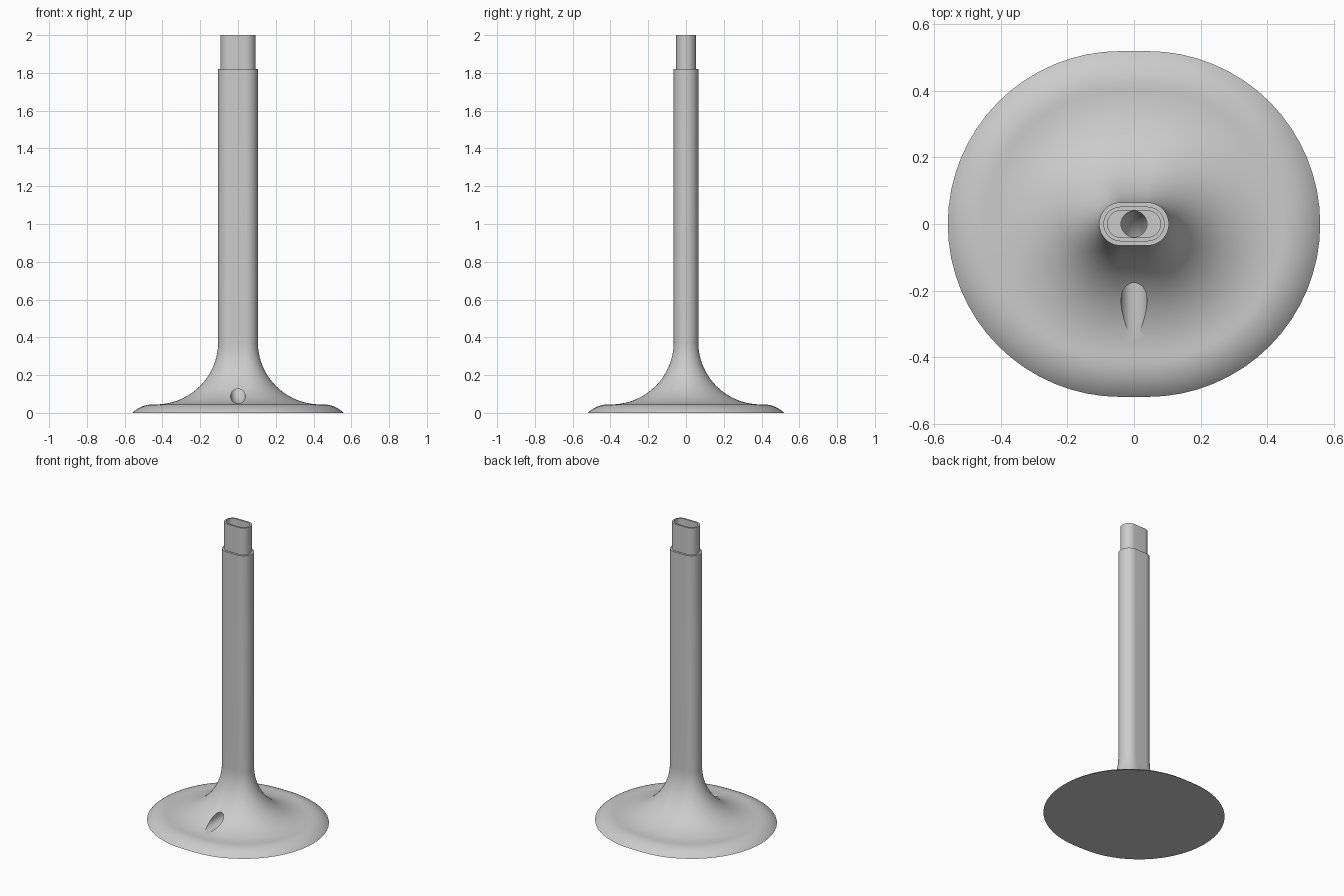
import bpy, bmesh, math
from mathutils import Vector

if "Cube" in bpy.data.objects:
    bpy.data.objects.remove(bpy.data.objects["Cube"])

grey = bpy.data.materials.new("plain grey")
grey.use_nodes = True
grey.diffuse_color = (0.6, 0.6, 0.6, 1)
grey.node_tree.nodes["Principled BSDF"].inputs["Base Color"].default_value = grey.diffuse_color

HALF_FLAT = 0.04   # half length of the straight sides of every section
HOLE = 0.039       # cable channel radius
PORT_Z = 0.088     # height of the cable exit


def oblong(r, z, n=32):
    """Rounded slot section made from two half circles."""
    pts = []
    for side, start in ((1, -math.pi / 2), (-1, math.pi / 2)):
        for i in range(n + 1):
            a = start + math.pi * i / n
            pts.append(Vector((side * HALF_FLAT + r * math.cos(a), r * math.sin(a), z)))
    return pts


def loft(name, rings):
    """Skin closed rings in order and cap both ends."""
    bm = bmesh.new()
    loops = [[bm.verts.new(p) for p in ring] for ring in rings]
    for a, b in zip(loops, loops[1:]):
        for i in range(len(a)):
            j = (i + 1) % len(a)
            bm.faces.new((a[i], a[j], b[j], b[i]))
    bm.faces.new(reversed(loops[0]))
    bm.faces.new(loops[-1])
    bmesh.ops.recalc_face_normals(bm, faces=bm.faces)
    mesh = bpy.data.meshes.new(name)
    bm.to_mesh(mesh)
    bm.free()
    obj = bpy.data.objects.new(name, mesh)
    bpy.context.collection.objects.link(obj)
    mesh.materials.append(grey)
    return obj


def arc(cx, cz, r, start, end, n):
    angles = [math.radians(start + (end - start) * i / n) for i in range(n + 1)]
    return [(cx + r * math.cos(a), cz + r * math.sin(a)) for a in angles]


# Base rim, flared foot, stem, narrow tip and the pocket in the tip
profile = arc(0.41, -0.112, 0.157, 45.5, 90, 10)
profile[0] = (0.52, 0)
profile += arc(0.395, 0.375, 0.33, 270, 180, 28)
profile += [(0.065, 1.82), (0.052, 1.82), (0.052, 2.0), (0.04, 2.0), (0.04, 1.82)]
stand = loft("lamp_stand", [oblong(r, z) for r, z in profile])

# Cable channel: down the stem, round a bend and out of the front of the foot
bend = 0.1
path = [(0, 1.9, -90)]
path += [(y, z, math.degrees(math.atan2(z - PORT_Z - bend, y + bend)) - 90)
         for y, z in arc(-bend, PORT_Z + bend, bend, 0, -90, 14)]
path += [(-0.7, PORT_Z, -180)]
rings = []
for y, z, heading in path:
    h = math.radians(heading)
    across = Vector((0, -math.sin(h), math.cos(h)))
    rings.append([Vector((0, y, z)) + HOLE * (math.cos(t) * Vector((1, 0, 0)) + math.sin(t) * across)
                  for t in (math.tau * i / 40 for i in range(40))])
channel = loft("channel_cutter", rings)
channel.hide_render = True

cut = stand.modifiers.new("cable_channel", "BOOLEAN")
cut.operation = "DIFFERENCE"
cut.solver = "EXACT"
cut.object = channel

bpy.ops.object.select_all(action="DESELECT")
stand.select_set(True)
bpy.context.view_layer.objects.active = stand
bpy.ops.object.modifier_apply(modifier=cut.name)
bpy.data.objects.remove(channel)
bpy.ops.object.shade_smooth_by_angle(angle=math.radians(30))
